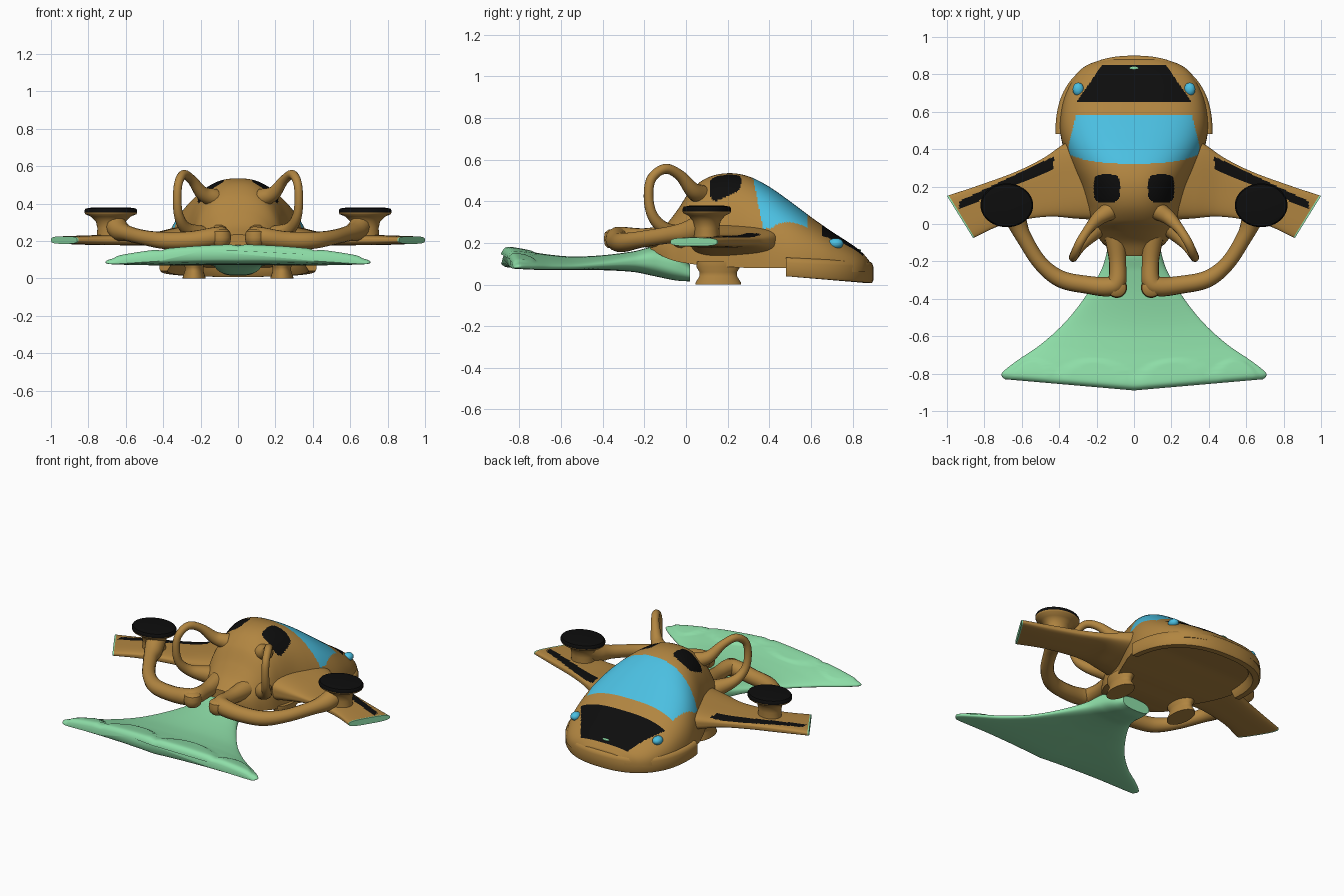
import bpy, bmesh, math

if "Cube" in bpy.data.objects:
    bpy.data.objects.remove(bpy.data.objects["Cube"])


def material(name, rgb):
    m = bpy.data.materials.new(name)
    m.diffuse_color = (*rgb, 1)
    m.use_nodes = True
    m.node_tree.nodes["Principled BSDF"].inputs["Base Color"].default_value = m.diffuse_color
    return m


BROWN, BLACK, BLUE, MINT = range(4)
MATS = [material("ochre brown", (0.44, 0.235, 0.052)), material("black", (0.004, 0.004, 0.004)),
        material("sky blue", (0.07, 0.52, 0.75)), material("mint green", (0.27, 0.73, 0.39))]


def interp(keys, t):
    """Smooth interpolation through rows of (t, values...)."""
    n = len(keys)
    i = 0
    while i < n - 2 and t > keys[i + 1][0]:
        i += 1
    a, b = keys[i], keys[i + 1]
    p, q = keys[max(i - 1, 0)], keys[min(i + 2, n - 1)]
    h = b[0] - a[0]
    u = (t - a[0]) / h
    out = []
    for k in range(1, len(a)):
        m0 = (b[k] - p[k]) / (b[0] - p[0]) * h
        m1 = (q[k] - a[k]) / (q[0] - a[0]) * h
        out.append((2*u**3 - 3*u*u + 1) * a[k] + (u**3 - 2*u*u + u) * m0
                   + (3*u*u - 2*u**3) * b[k] + (u**3 - u*u) * m1)
    return out


def squircle(phi, n):
    c, s = math.cos(phi), math.sin(phi)
    r = (abs(c)**n + abs(s)**n) ** (-1 / n)
    return r * c, r * s


def finish(ob, mirror=False, angle=40):
    bpy.ops.object.select_all(action='DESELECT')
    ob.select_set(True)
    bpy.context.view_layer.objects.active = ob
    bpy.ops.object.shade_smooth_by_angle(angle=math.radians(angle))
    if mirror:
        ob.modifiers.new("mirror", 'MIRROR')
    return ob


def loft(name, rings, rule, mirror=False, angle=40):
    """Skin closed rings, cap both ends, colour faces by rule(centre, normal)."""
    bm = bmesh.new()
    vs = [[bm.verts.new(p) for p in r] for r in rings]
    n = len(vs[0])
    for a, b in zip(vs, vs[1:]):
        for j in range(n):
            bm.faces.new((a[j], a[(j + 1) % n], b[(j + 1) % n], b[j]))
    bm.faces.new(vs[0])
    bm.faces.new(vs[-1])
    bmesh.ops.recalc_face_normals(bm, faces=bm.faces)
    for f in bm.faces:
        f.material_index = rule(f.calc_center_median(), f.normal)
    me = bpy.data.meshes.new(name)
    bm.to_mesh(me)
    bm.free()
    for m in MATS:
        me.materials.append(m)
    ob = bpy.data.objects.new(name, me)
    bpy.context.collection.objects.link(ob)
    return finish(ob, mirror, angle)


def plain(col):
    return lambda c, n: col


def lathe(name, cx, cy, profile, sx, sy, rule):
    rings = [[(cx + r * sx * math.cos(a * math.tau / 48), cy + r * sy * math.sin(a * math.tau / 48), z)
              for a in range(48)] for r, z in profile]
    return loft(name, rings, rule, mirror=True)


def tube(name, pts):
    """Mirrored smooth pipe through (x, y, z, radius) points."""
    cu = bpy.data.curves.new(name, 'CURVE')
    cu.dimensions = '3D'
    cu.bevel_depth = 1
    cu.bevel_resolution = 5
    cu.use_fill_caps = True
    sp = cu.splines.new('POLY')
    keys = [(i, *p) for i, p in enumerate(pts)]
    count = (len(pts) - 1) * 8
    sp.points.add(count)
    for i in range(count + 1):
        x, y, z, r = interp(keys, i / 8)
        sp.points[i].co = (x, y, z, 1)
        sp.points[i].radius = r
    tmp = bpy.data.objects.new(name + "_path", cu)
    bpy.context.collection.objects.link(tmp)
    bpy.context.view_layer.update()
    me = bpy.data.meshes.new_from_object(tmp.evaluated_get(bpy.context.evaluated_depsgraph_get()))
    bpy.data.objects.remove(tmp)
    me.materials.clear()
    me.materials.append(MATS[BROWN])
    ob = bpy.data.objects.new(name, me)
    bpy.context.collection.objects.link(ob)
    return finish(ob, mirror=True)


# hull with windscreen, bonnet panel and roof windows; rows: y, half width, top, bottom, squareness
HULL = [(-.17, .09, .235, .17, 2.4), (-.10, .17, .285, .13, 2.4), (-.04, .21, .36, .11, 2.4),
        (.02, .24, .45, .10, 2.4), (.10, .26, .512, .09, 2.4), (.20, .29, .535, .085, 2.4),
        (.30, .335, .52, .08, 2.4), (.40, .375, .47, .08, 2.5), (.50, .395, .40, .08, 2.6),
        (.60, .39, .325, .08, 2.7), (.70, .365, .255, .07, 2.8), (.80, .31, .19, .06, 2.8),
        (.85, .25, .15, .06, 2.8), (.88, .17, .115, .06, 2.8)]


def hull_rule(c, n):
    x = abs(c.x)
    if n.z < .02:
        return BROWN
    if .32 + .2 * max(0, .52 - c.z) < c.y < .58 and x < .35 - .25 * max(0, c.y - .42) and c.z > .27:
        return BLUE
    if .65 < c.y < .85 and x < .31 - .7 * (c.y - .65):
        return BLACK
    if abs((x - .145) / .07)**4 + abs((c.y - .19) / .075)**4 < 1 and c.z > .3:
        return BLACK
    return BROWN


rings = []
for i in range(181):
    y = -.17 + 1.05 * i / 180
    w, zt, zb, n = interp(HULL, y)
    rings.append([(w * u, y, zb + (zt - zb) * v)
                  for u, v in (squircle(math.pi * j / 150, n) for j in range(151))])
loft("hull", rings, hull_rule)

# bumper skirt wrapped round the nose
rings = []
for i in range(81):
    a = math.pi * i / 80
    u, v = squircle(a, 2.4)
    zb, zt = .04 - .032 * v, .13 - .02 * v
    sec = [(.985, zb), (1, zb + .012), (1, zt - .025), (.985, zt - .006), (.96, zt), (.84, zt), (.84, zb + .04), (.9, zb)]
    rings.append([(.42 * u * k, .48 + .42 * v * k, z) for k, z in sec])
loft("nose_skirt", rings, plain(BROWN), angle=50)

# wings; rows: t, lead x, lead y, trail x, trail y, z, half thickness
WING = [(0, .22, .47, .18, .02, .21, .09), (.2, .36, .435, .32, .03, .21, .06), (.35, .48, .355, .44, .04, .208, .035),
        (.55, .63, .28, .58, .025, .206, .029), (.78, .82, .21, .72, -.01, .205, .026), (1, 1, .15, .86, -.075, .205, .02)]


def wing_rule(c, n):
    if (c.x - .86) - (c.y + .075) * .622 > -.013:
        return MINT
    if n.z > .2 and .43 < c.x < .935 and abs(c.y - .322 + .449 * (c.x - .44)) < .034 - .025 * (c.x - .43):
        return BLACK
    return BROWN


rings = []
for i in range(91):
    xl, yl, xt, yt, z, h = interp(WING, i / 90)
    ring = []
    for j in range(120):
        u, v = squircle(math.tau * j / 120, 3.2)
        ring.append(((xl + xt) / 2 + u * (xl - xt) / 2, (yl + yt) / 2 + u * (yl - yt) / 2, z + h * v))
    rings.append(ring)
loft("wing", rings, wing_rule, mirror=True)

# black-topped discs on flared stems
lathe("wing_disc", .68, .1, [(.075, .21), (.072, .27), (.08, .305), (.105, .33), (.136, .343), (.141, .352),
                             (.141, .364), (.134, .374), (.10, .379), (.02, .38)], 1, .83,
      lambda c, n: BLACK if c.z > .352 else BROWN)

# pipes from the discs round to the tail
tube("tail_pipe", [(.66, .09, .29, .06), (.63, .02, .255, .055), (.59, -.07, .24, .042), (.50, -.21, .218, .04),
                   (.39, -.295, .203, .046), (.25, -.325, .205, .048), (.14, -.335, .22, .052),
                   (.092, -.31, .228, .05), (.088, -.2, .225, .046), (.10, -.06, .23, .06)])
lathe("pipe_end", .092, -.34, [(.035, .175), (.05, .19), (.055, .22), (.05, .25), (.03, .265)], 1, 1, plain(BROWN))

# looped handles at the back of the cabin
tube("loop_handle", [(.13, .07, .43, .05), (.19, .03, .455, .038), (.245, -.03, .525, .026), (.29, -.10, .556, .024),
                     (.318, -.165, .51, .023), (.325, -.18, .42, .023), (.315, -.16, .33, .026),
                     (.275, -.10, .265, .035), (.18, 0, .22, .06)])

# landing feet
lathe("foot", .235, .155, [(.11, 0), (.11, .008), (.09, .04), (.09, .06), (.105, .085), (.105, .11)],
      .55, 1, plain(BROWN))

# headlights and bonnet badge
for name, pos, size, col, mir in (("headlight", (.298, .72, .197), (.03, .036, .026), BLUE, True),
                                  ("bonnet_plate", (0, .83, .164), (.026, .012, .006), MINT, False)):
    rings = []
    for i in range(1, 16):
        a = math.pi * i / 16
        rings.append([(pos[0] + size[0] * math.sin(a) * math.cos(j * math.tau / 24),
                       pos[1] + size[1] * math.sin(a) * math.sin(j * math.tau / 24),
                       pos[2] + size[2] * math.cos(a)) for j in range(24)])
    loft(name, rings, plain(col), mirror=mir)

# mint tail fan; rows: distance back, half width, centre z, half thickness
FAN = [(-.02, .10, .055, .04), (.05, .125, .085, .065), (.15, .145, .11, .07), (.25, .175, .11, .05),
       (.40, .26, .105, .036), (.55, .37, .103, .032), (.68, .50, .11, .037), (.78, .63, .12, .044),
       (.85, .705, .128, .046), (.875, .705, .128, .04), (.89, .69, .125, .022)]
rings = []
for i in range(101):
    d = -.02 + .91 * i / 100
    w, zc, h = interp(FAN, d)
    t = max(0, d / .89) ** 2
    ring = []
    for j in range(120):
        u, v = squircle(math.tau * j / 120, 2.6)
        x, y = w * u, -d + .06 * abs(u) * t
        z = zc - .045 * u * u * t + h * v * (1 - .3 * abs(u) * t)
        # raised scalloped pads along the rear edge
        for px, pw in ((.215, .2), (.54, .13)):
            e = 1 - ((abs(x) - px) / pw)**2 - ((y + .86) / .14)**2
            if v > 0 and e > 0:
                z += .008 * min(1, e * 6)
        ring.append((x, y, z))
    rings.append(ring)
loft("tail_fan", rings, plain(MINT), angle=50)
